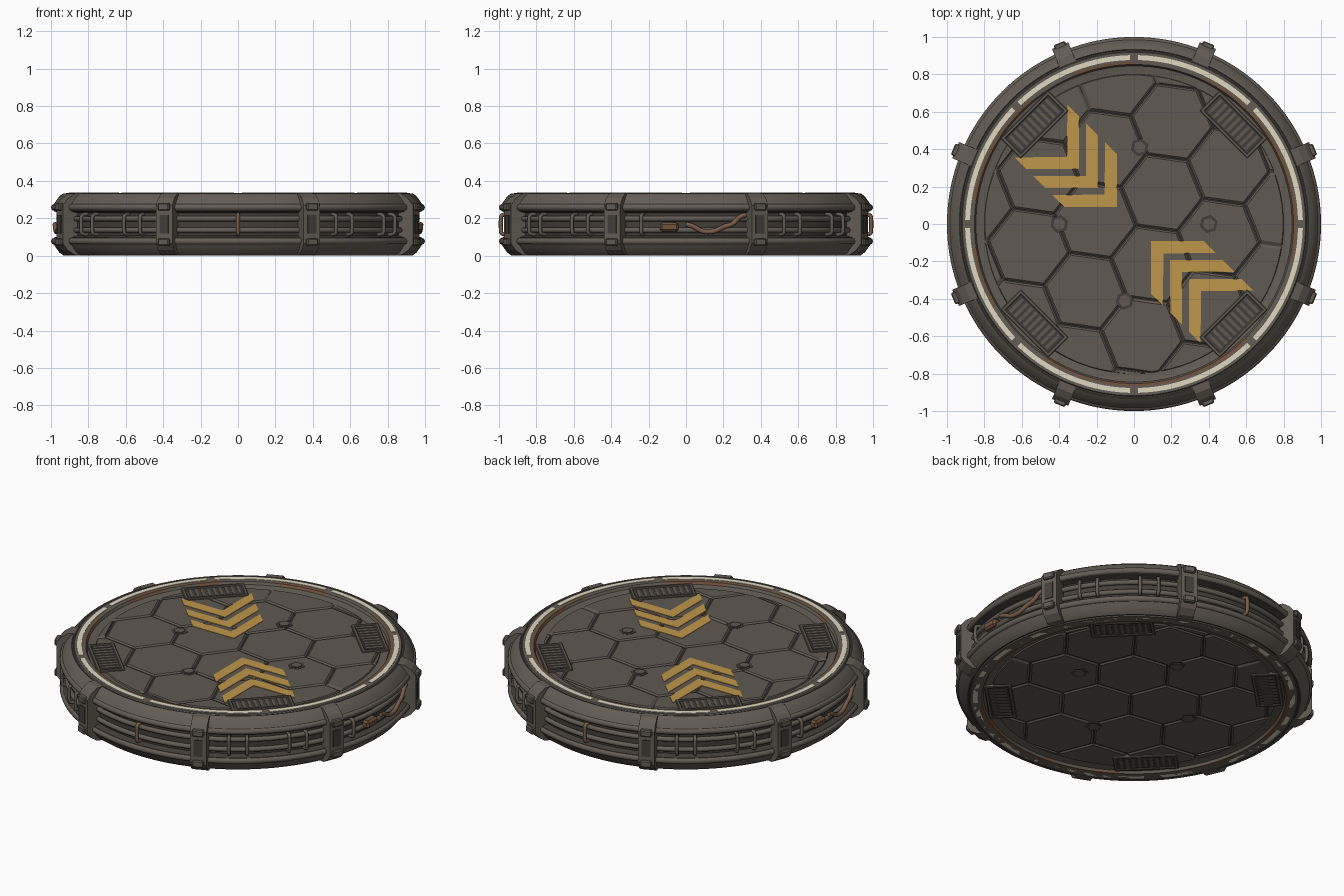
import bpy, bmesh, math
from math import sin, cos, pi, radians
from mathutils import Vector, Matrix

if "Cube" in bpy.data.objects:
    bpy.data.objects.remove(bpy.data.objects["Cube"])

H = 0.335
MID = H / 2


def mat(name, r, g, b):
    m = bpy.data.materials.new(name)
    m.diffuse_color = (r, g, b, 1)
    m.use_nodes = True
    m.node_tree.nodes["Principled BSDF"].inputs["Base Color"].default_value = m.diffuse_color
    return m


BODY = mat("grey_brown_metal", 0.125, 0.108, 0.09)
FLOOR = mat("floor_metal", 0.118, 0.1, 0.083)
DARK = mat("dark_metal", 0.055, 0.048, 0.041)
RUST = mat("rust", 0.17, 0.085, 0.047)
COPPER = mat("copper_cable", 0.2, 0.105, 0.062)
CREAM = mat("cream_light", 0.74, 0.68, 0.53)
AMBER = mat("amber_paint", 0.52, 0.31, 0.07)


def finish(bm, name, mats, smooth=None):
    bmesh.ops.recalc_face_normals(bm, faces=bm.faces)
    me = bpy.data.meshes.new(name)
    bm.to_mesh(me)
    bm.free()
    for m in mats:
        me.materials.append(m)
    ob = bpy.data.objects.new(name, me)
    bpy.context.collection.objects.link(ob)
    if smooth:
        bpy.ops.object.select_all(action='DESELECT')
        ob.select_set(True)
        bpy.context.view_layer.objects.active = ob
        bpy.ops.object.shade_smooth_by_angle(angle=radians(smooth))
    return ob


def polar(r, a, z):
    return Vector((r * cos(a), r * sin(a), z))


def lathe(bm, prof, n=128, a0=0.0, a1=2 * pi, closed=False, rule=None):
    """Sweep an (r, z) profile round z; rule(segment, angle) gives a material index."""
    full = abs(a1 - a0 - 2 * pi) < 1e-6
    cols = n if full else n + 1
    rings = [[bm.verts.new(polar(r, a0 + (a1 - a0) * i / n, z)) for r, z in prof]
             for i in range(cols)]
    m = len(prof)
    for i in range(n):
        p, q = rings[i], rings[(i + 1) % cols]
        for k in range(m if closed else m - 1):
            j = (k + 1) % m
            f = bm.faces.new((p[k], p[j], q[j], q[k]))
            if rule:
                f.material_index = rule(k, a0 + (a1 - a0) * (i + .5) / n)
    if closed and not full:
        bm.faces.new(rings[0])
        bm.faces.new(rings[-1])


def box(bm, size, loc, rot=0.0, index=0, bevel=0.0):
    """Box turned about the z axis through the origin after being placed at loc."""
    M = Matrix.Rotation(rot, 4, 'Z') @ Matrix.Translation(loc) @ Matrix.Diagonal((*size, 1))
    vs = bmesh.ops.create_cube(bm, size=1, matrix=M)['verts']
    for f in {f for v in vs for f in v.link_faces}:
        f.material_index = index
    if bevel:
        bmesh.ops.bevel(bm, geom=list({e for v in vs for e in v.link_edges}), offset=bevel,
                        segments=1, affect='EDGES', profile=0.5)


def prism(bm, pts, depth):
    """Extrude a 3D outline by a vector."""
    f = bm.faces.new([bm.verts.new(p) for p in pts])
    g = bmesh.ops.extrude_face_region(bm, geom=[f])['geom']
    bmesh.ops.translate(bm, verts=[v for v in g if isinstance(v, bmesh.types.BMVert)], vec=depth)


def tubes(name, paths, radius, material):
    """Round tubes through lists of points."""
    cu = bpy.data.curves.new(name, 'CURVE')
    cu.dimensions = '3D'
    cu.bevel_depth = radius
    cu.bevel_resolution = 2
    cu.use_fill_caps = True
    for pts in paths:
        s = cu.splines.new('NURBS')
        s.points.add(len(pts) - 1)
        for p, co in zip(s.points, pts):
            p.co = (*co, 1)
        s.use_endpoint_u = True
        s.order_u = 3
        s.resolution_u = 4
    cu.materials.append(material)
    ob = bpy.data.objects.new(name, cu)
    bpy.context.collection.objects.link(ob)


# Main drum: top half of the profile mirrored about mid height
half = [(0.001, .308), (.80, .308), (.845, .318), (.853, .333), (.868, .335), (.918, .335),
        (.922, .329), (.93, .329), (.934, .333), (.955, .318), (.975, .29), (.985, .275),
        (.985, .238), (.95, .228)]
prof = half + [(r, H - z) for r, z in reversed(half)]
last = len(prof) - 2


def drum_colour(k, a):
    k = min(k, last - k)
    if k == 0:
        return 1
    if k == 3 or (k == 2 and sin(5 * a) + sin(11 * a + 1) > 0):
        return 2 if sin(3 * a) + sin(7 * a + 2) > -0.5 else 0
    return 1 if k in (6, 12, 13) else 0


bm = bmesh.new()
lathe(bm, prof, rule=drum_colour)
finish(bm, "drum", [BODY, DARK, RUST], 30)

# Side rails around the drum and thin pipes in the side channel
bm = bmesh.new()
for z, R, t in [(.258, .981, .019), (H - .258, .981, .019), (.198, .957, .015), (H - .198, .957, .015)]:
    lathe(bm, [(R + t * cos(i * pi / 4), z + t * sin(i * pi / 4)) for i in range(8)], closed=True)
finish(bm, "side_rails", [BODY], 60)

# Light strips, eight arcs on each face
bm = bmesh.new()
for z0, z1 in [(.333, .3375), (H - .333, 0.0)]:
    for i in range(8):
        a = i * pi / 4 + radians(1.4)
        lathe(bm, [(.877, z0), (.903, z0), (.903, z1), (.877, z1)], 14, a, a + radians(42.2), True)
finish(bm, "light_strips", [CREAM])

# Hexagonal floor tiles on both faces, trimmed to a circle
for name, base, up in [("top_tiles", .308, 1), ("bottom_tiles", H - .308, -1)]:
    bm = bmesh.new()
    R, rot = .222, radians(-8)
    for i in range(-6, 7):
        for j in range(-6, 7):
            c = Vector((1.5 * R * i, math.sqrt(3) * R * (j + i / 2), 0))
            c = Matrix.Rotation(rot, 3, 'Z') @ c + Vector((-.26, -.36, 0))
            if c.length < 1.05:
                bm.faces.new([bm.verts.new(c + polar(R - .004, rot + k * pi / 3, base))
                              for k in range(6)])
    for k in range(72):
        n = polar(1, k * pi / 36, 0)
        bmesh.ops.bisect_plane(bm, geom=bm.verts[:] + bm.edges[:] + bm.faces[:],
                               plane_co=n * .80, plane_no=n, clear_outer=True)
    tops = bm.faces[:]
    g = bmesh.ops.extrude_discrete_faces(bm, faces=tops)['faces']
    for f in g:
        c = f.calc_center_median()
        s = 1 - .008 / max(.05, math.sqrt(f.calc_area()) / 2)
        for v in f.verts:
            v.co = c + (v.co - c) * s
            v.co.z = base + .008 * up
    finish(bm, name, [FLOOR])

# Small hexagonal bolts on the floor joints
bm = bmesh.new()
for x, y in [(.03, .41), (.40, 0), (-.40, 0), (-.05, -.41)]:
    for z, up in [(.31, 1), (H - .31, -1)]:
        for r, h in [(.05, .008), (.033, .012)]:
            prism(bm, [Vector((x, y, z)) + polar(r, k * pi / 3 + .3, 0) for k in range(6)],
                  Vector((0, 0, h * up)))
for f in bm.faces:
    f.material_index = 1 if f.calc_area() > .004 else 0
finish(bm, "floor_bolts", [FLOOR, DARK])

# Slatted vents at the four diagonals of each face
bm = bmesh.new()
for i in range(4):
    a = pi / 4 + i * pi / 2
    for z in (.315, H - .315):
        box(bm, (.14, .34, .012), (.752, 0, z), a, 1)
        for x in (.685, .819):
            box(bm, (.02, .36, .022), (x, 0, z), a, 0, .004)
        for y in (-.17, .17):
            box(bm, (.14, .02, .022), (.752, y, z), a, 0, .004)
        for k in range(9):
            box(bm, (.10, .016, .018), (.752, -.136 + k * .034, z), a)
finish(bm, "vents", [FLOOR, DARK])

# Painted chevrons on the top, pointing to the centre
bm = bmesh.new()
for s in (1, -1):
    U, V = Vector((-s, s, 0)).normalized(), Vector((s, s, 0)).normalized()
    for k in range(3):
        d = .13 + .142 * k
        for side in (1, -1):
            pts = [(d, 0), (d + .2, .2), (d + .29, .2), (d + .092, 0)]
            prism(bm, [U * u + V * v * side + Vector((0, 0, .312)) for u, v in pts],
                  Vector((0, 0, .007)))
finish(bm, "chevrons", [AMBER])

# Eight clamps gripping the edge, with raised pads
bm = bmesh.new()
clamp = [(.925, .334), (.965, .331), (1.005, .305), (1.032, .27)]
clamp += [(r, H - z) for r, z in reversed(clamp)]
for i in range(8):
    a = pi / 8 + i * pi / 4
    M = Matrix.Rotation(a, 3, 'Z')
    prism(bm, [M @ Vector((r, -.047, z)) for r, z in clamp], M @ Vector((0, .094, 0)))
    for z in (.262, H - .262):
        box(bm, (.05, .066, .04), (1.022, 0, z), a, 0, .006)
    box(bm, (.01, .05, .1), (1.032, 0, MID), a, 1)
finish(bm, "clamps", [BODY, DARK])


# Staples bridging the side channel, one copper in the middle of front and back
def staple(a):
    return [polar(r, a, MID + z) for r, z in
            [(.945, .055), (.985, .055), (.99, .03), (.99, -.03), (.985, -.055), (.945, -.055)]]


steel = [staple(radians(q * 90 + d)) for q in range(4) for d in (32, 38, 52, 58)]
steel += [staple(radians(d)) for d in (-14, 166)]
tubes("staples", steel, .01, BODY)
tubes("copper_staples", [staple(radians(d)) for d in (90, 270)], .011, COPPER)

# Loose copper cables on the right and left sides
cable = [(0, .0), (2, -.005), (5, -.04), (9, -.04), (12, -.01), (15, 0), (17, .045), (19, .05)]
tubes("copper_cables", [[polar(.978, radians(d + o), MID + z) for d, z in cable]
                        for o in (0, 180)], .013, COPPER)

# Junction boxes beside the cables
bm = bmesh.new()
for a in (0, pi):
    box(bm, (.05, .10, .05), (.965, -.09, MID - .015), a, 0, .012)
finish(bm, "junction_boxes", [RUST])
